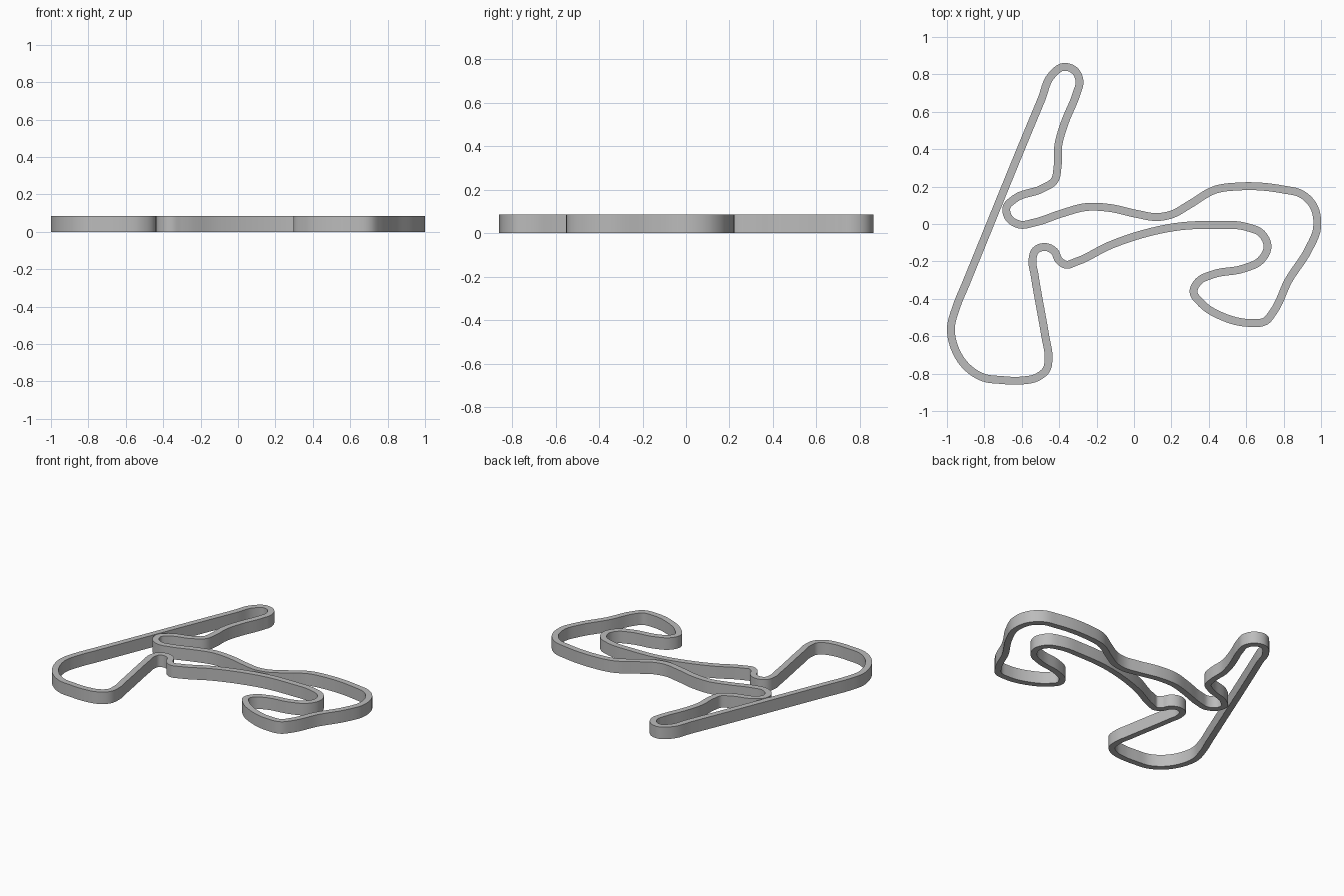
import bpy
import bmesh
from mathutils import Vector
from mathutils.geometry import interpolate_bezier

HALF_WIDTH = 0.021
HEIGHT = 0.085
STEPS = 6

old = bpy.data.objects.get("Cube")
if old:
    bpy.data.objects.remove(old, do_unlink=True)

# Centre line of the circuit, in thousandths, section by section
main_straight = [(-377, 840), (-441, 794), (-495, 666), (-901, -324), (-949, -441)]
bottom_bend = [(-979, -564), (-960, -660), (-901, -757), (-805, -821), (-709, -834),
               (-602, -837), (-521, -821), (-468, -778), (-457, -709)]
short_straight = [(-473, -607), (-532, -270), (-543, -195)]
chicane = [(-527, -142), (-473, -123), (-425, -147), (-404, -190), (-366, -217),
           (-307, -201)]
inner_sweep = [(-131, -115), (56, -51), (243, -13), (431, -5), (602, -16)]
inner_hairpin = [(682, -51), (714, -120), (677, -195), (586, -238), (420, -270),
                 (345, -307), (318, -361), (361, -425), (473, -495), (618, -529)]
outer_bend = [(703, -519), (746, -468), (826, -302), (933, -136), (979, -19),
              (955, 104), (896, 160), (800, 184), (564, 201), (436, 184)]
back_sweep = [(297, 104), (201, 51), (126, 37), (19, 53), (-131, 86), (-254, 91),
              (-388, 56), (-532, 8)]
left_hairpin = [(-612, -3), (-671, 35), (-682, 88), (-639, 134), (-489, 190),
                (-425, 233)]
return_leg = [(-409, 302), (-404, 425), (-372, 537), (-307, 698), (-291, 762),
              (-318, 821)]

sections = (main_straight, bottom_bend, short_straight, chicane, inner_sweep,
            inner_hairpin, outer_bend, back_sweep, left_hairpin, return_leg)
knots = [Vector((x, y, 0)) / 1000 for section in sections for x, y in section]


def tangent(points, i):
    """Direction of the circle through a point and its two neighbours."""
    before = points[i] - points[i - 1]
    after = points[(i + 1) % len(points)] - points[i]
    blend = before.normalized() * after.length + after.normalized() * before.length
    return blend.normalized()


def smooth_loop(points):
    """Closed smooth path through the points."""
    path = []
    for i, start in enumerate(points):
        j = (i + 1) % len(points)
        end = points[j]
        reach = (end - start).length / 3
        path += interpolate_bezier(start, start + tangent(points, i) * reach,
                                   end - tangent(points, j) * reach, end, STEPS + 1)[:-1]
    return path


def ribbon(name, path, material):
    """Sweep a rectangular section along a closed flat path."""
    bm = bmesh.new()
    rings = []
    up = Vector((0, 0, HEIGHT))
    for i, point in enumerate(path):
        side = tangent(path, i).cross(Vector((0, 0, 1))) * HALF_WIDTH
        corners = (point + side, point + side + up, point - side + up, point - side)
        rings.append([bm.verts.new(c) for c in corners])
    for i, ring in enumerate(rings):
        following = rings[(i + 1) % len(rings)]
        for k in range(4):
            n = (k + 1) % 4
            bm.faces.new((ring[k], ring[n], following[n], following[k]))
    bmesh.ops.recalc_face_normals(bm, faces=bm.faces)
    mesh = bpy.data.meshes.new(name)
    bm.to_mesh(mesh)
    bm.free()
    mesh.materials.append(material)
    obj = bpy.data.objects.new(name, mesh)
    bpy.context.collection.objects.link(obj)
    return obj


def flat_colour(name, colour):
    mat = bpy.data.materials.new(name)
    mat.use_nodes = True
    mat.diffuse_color = colour
    mat.node_tree.nodes["Principled BSDF"].inputs["Base Color"].default_value = colour
    return mat


grey = flat_colour("plain grey", (0.5, 0.5, 0.5, 1))
track = ribbon("race_track", smooth_loop(knots), grey)

# Smooth walls, crisp rims
bpy.ops.object.select_all(action="DESELECT")
track.select_set(True)
bpy.context.view_layer.objects.active = track
bpy.ops.object.shade_smooth_by_angle()
